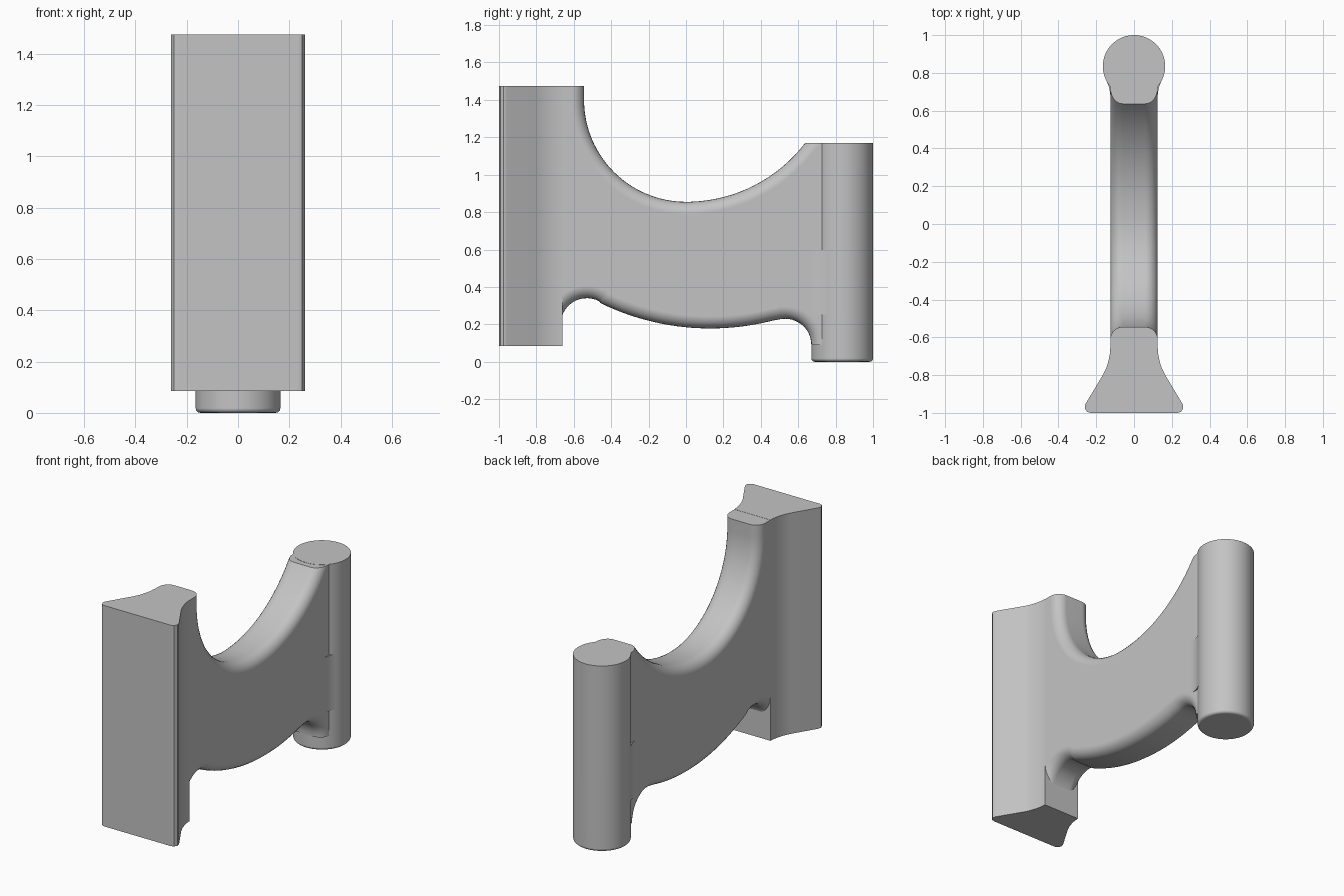
import bpy, bmesh
from math import cos, sin, radians

cube = bpy.data.objects.get("Cube")
if cube:
    bpy.data.objects.remove(cube, do_unlink=True)

grey = bpy.data.materials.new("plain grey")
grey.use_nodes = True
colour = (0.55, 0.55, 0.55, 1)
grey.diffuse_color = colour
grey.node_tree.nodes["Principled BSDF"].inputs["Base Color"].default_value = colour


def arc(cx, cy, r, start, end, steps):
    angles = [radians(start + (end - start) * i / steps) for i in range(steps + 1)]
    return [(cx + r * cos(a), cy + r * sin(a)) for a in angles]


def mirrored(half):
    """Close a plan outline by mirroring its +x half."""
    return half + [(-x, y) for x, y in reversed(half)]


def prism(name, outline, low, high, axis="z", round_edge=None, radius=0.0, segments=6):
    """Extrude an outline along an axis, rounding the edges that pass round_edge."""
    bm = bmesh.new()
    place = (lambda a, b, h: (a, b, h)) if axis == "z" else (lambda a, b, h: (h, a, b))
    ends = [[bm.verts.new(place(a, b, h)) for a, b in outline] for h in (low, high)]
    n = len(outline)
    bm.faces.new(ends[0])
    bm.faces.new(ends[1])
    for i in range(n):
        j = (i + 1) % n
        bm.faces.new((ends[0][i], ends[0][j], ends[1][j], ends[1][i]))
    bmesh.ops.recalc_face_normals(bm, faces=bm.faces[:])
    if round_edge:
        chosen = [bm.edges.get((ring[i], ring[(i + 1) % n]))
                  for side, ring in enumerate(ends) for i in range(n) if round_edge(side, i)]
        bmesh.ops.bevel(bm, geom=chosen, offset=radius, segments=segments, profile=0.5,
                        affect="EDGES", clamp_overlap=False)
    mesh = bpy.data.meshes.new(name)
    bm.to_mesh(mesh)
    bm.free()
    mesh.materials.append(grey)
    obj = bpy.data.objects.new(name, mesh)
    bpy.context.collection.objects.link(obj)
    bpy.ops.object.select_all(action="DESELECT")
    obj.select_set(True)
    bpy.context.view_layer.objects.active = obj
    bpy.ops.object.shade_smooth_by_angle(angle=radians(35))
    obj.modifiers.new("flat_face_normals", "WEIGHTED_NORMAL").keep_sharp = True
    return obj


# Flared front block, wide at the front and narrowing to the web
flare = [(0.232, -1), (0.25, -0.993), (0.261, -0.975), (0.258, -0.955), (0.165, -0.8),
         (0.148, -0.765), (0.135, -0.725), (0.128, -0.69), (0.126, -0.66)]
prism("front_block", mirrored(flare), 0.085, 1.475)

# Rear post with a softened lower rim
prism("rear_post", arc(0, 0.835, 0.165, 0, 360, 72)[:-1], 0, 1.17,
      round_edge=lambda side, i: side == 0, radius=0.018, segments=3)

# Connecting web: saddle on top, bellied underside with a relief at each end
saddle = ([(-0.545, 1.474)] + arc(0, 1.4, 0.545, 180, 270, 24)
          + arc(0, 1.657, 0.802, 272, 322.5, 16))
underside = (arc(0.53, 0.09, 0.14, 0, 105, 14) + arc(0.13, 1.518, 1.34, 284.5, 244, 22)
             + arc(-0.53, 0.2, 0.14, 63, 180, 14))
outline = saddle + [(0.835, 1.169), (0.835, 0.09)] + underside + [(-0.8, 0.2), (-0.8, 1.474)]
top_end = len(saddle) - 1
under_start = len(saddle) + 2
under_end = under_start + len(underside) - 1
prism("connecting_web", outline, -0.125, 0.125, axis="x", radius=0.065,
      round_edge=lambda side, i: i < top_end or under_start <= i < under_end)

# Concave blend between web and post, on the lower half only
blend = arc(0.325, 0.669, 0.2, 180, 153, 8)
prism("post_blend", mirrored(blend), 0.25, 0.6)
